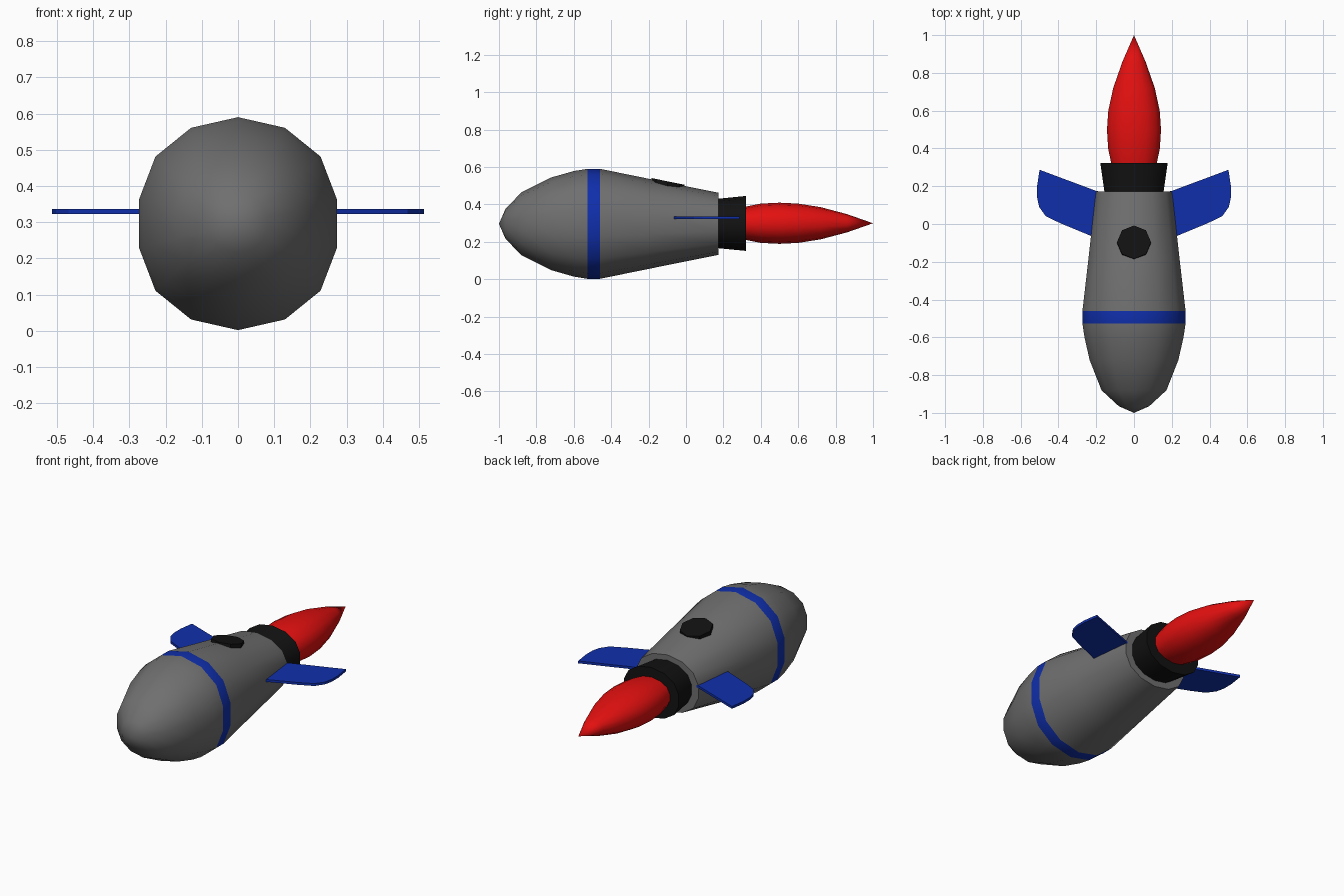
import bpy, bmesh, math
from mathutils import Matrix

cube = bpy.data.objects.get("Cube")
if cube:
    bpy.data.objects.remove(cube)


def material(name, rgb):
    m = bpy.data.materials.new(name)
    m.use_nodes = True
    m.diffuse_color = (*rgb, 1)
    m.node_tree.nodes["Principled BSDF"].inputs["Base Color"].default_value = (*rgb, 1)
    return m


grey = material("hull grey", (0.16, 0.16, 0.16))
blue = material("trim blue", (0.005, 0.028, 0.41))
black = material("matte black", (0.006, 0.006, 0.006))
red = material("flame red", (0.77, 0.005, 0.005))


def finish(name, bm, mats, smooth=None):
    bmesh.ops.recalc_face_normals(bm, faces=bm.faces[:])
    me = bpy.data.meshes.new(name)
    bm.to_mesh(me)
    bm.free()
    for m in mats:
        me.materials.append(m)
    ob = bpy.data.objects.new(name, me)
    bpy.context.collection.objects.link(ob)
    if smooth:
        bpy.ops.object.select_all(action='DESELECT')
        ob.select_set(True)
        bpy.context.view_layer.objects.active = ob
        bpy.ops.object.shade_smooth_by_angle(angle=math.radians(smooth))
    return ob


# Fourteen-sided unit section with slightly flattened flanks
quarter = [(0, 1), (0.475, 0.9), (0.835, 0.63), (1, 0.23)]
half = quarter + [(x, -z) for x, z in reversed(quarter)]
section = half + [(-x, z) for x, z in reversed(half[1:-1])]


def loft(bm, stations, centre):
    """Skin rings along y; each station is (y, half width, half height)."""
    prev = None
    for y, w, h in stations:
        if w == 0:
            ring = [bm.verts.new((0, y, centre))]
        else:
            ring = [bm.verts.new((w * x, y, centre + h * z)) for x, z in section]
        if prev is None:
            if len(ring) > 1:
                bm.faces.new(ring)
        else:
            n = len(section)
            for i in range(n):
                j = (i + 1) % n
                if len(prev) == 1:
                    bm.faces.new((prev[0], ring[i], ring[j]))
                elif len(ring) == 1:
                    bm.faces.new((prev[i], prev[j], ring[0]))
                else:
                    bm.faces.new((prev[i], prev[j], ring[j], ring[i]))
        prev = ring
    if len(prev) > 1:
        bm.faces.new(prev)


# Hull with a painted band at its widest part
bm = bmesh.new()
loft(bm, [(-1, 0, 0), (-0.965, 0.08, 0.08), (-0.88, 0.172, 0.168),
          (-0.72, 0.235, 0.248), (-0.6, 0.262, 0.282), (-0.527, 0.273, 0.294),
          (-0.46, 0.273, 0.294), (-0.2, 0.243, 0.241), (0.173, 0.201, 0.166)], 0.296)
for f in bm.faces:
    if -0.52 < f.calc_center_median().y < -0.47:
        f.material_index = 1
finish("hull", bm, [grey, blue], 40)

# Flared exhaust nozzle
bm = bmesh.new()
loft(bm, [(0.16, 0.155, 0.131), (0.322, 0.178, 0.147)], 0.298)
finish("nozzle", bm, [black], 40)

# Flame
bm = bmesh.new()
loft(bm, [(0.31, 0.118, 0.087), (0.4, 0.137, 0.105), (0.5, 0.143, 0.11),
          (0.6, 0.136, 0.105), (0.72, 0.11, 0.086), (0.86, 0.061, 0.049),
          (1, 0, 0)], 0.299)
finish("flame", bm, [red], 40)

# Octagonal hatch lying on the sloping top of the hull
bm = bmesh.new()
bmesh.ops.create_cone(bm, cap_ends=True, segments=8, radius1=0.09, radius2=0.09,
                      depth=0.04,
                      matrix=Matrix.Translation((0, -0.1, 0.503))
                      @ Matrix.Rotation(math.radians(-11.5), 4, 'X'))
finish("hatch", bm, [black])

# Swept side fins
outline = [(0.15, 0.165), (0.2, 0.175), (0.5, 0.287), (0.513, 0.2), (0.513, 0.14),
           (0.502, 0.09), (0.468, 0.042), (0.39, 0.004), (0.23, -0.062), (0.15, -0.09)]
for name, side in (("left_fin", 1), ("right_fin", -1)):
    bm = bmesh.new()
    face = bm.faces.new([bm.verts.new((side * x, y, 0.322)) for x, y in outline])
    top = bmesh.ops.extrude_face_region(bm, geom=[face])["geom"]
    bmesh.ops.translate(bm, vec=(0, 0, 0.014),
                        verts=[g for g in top if isinstance(g, bmesh.types.BMVert)])
    finish(name, bm, [blue])
